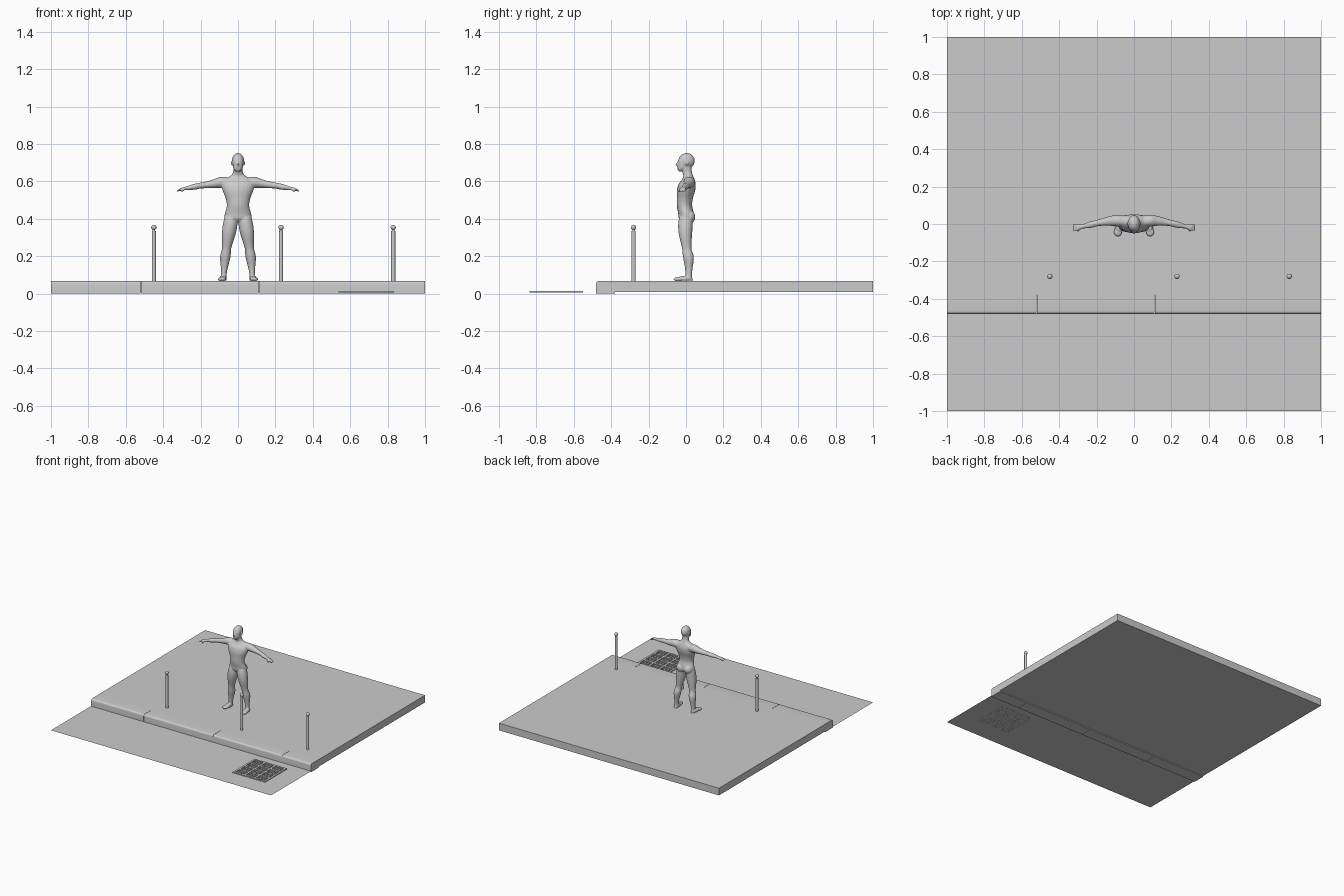
import bpy
import bmesh
from math import cos, sin, tau, radians
from mathutils import Vector, Matrix

cube = bpy.data.objects.get("Cube")
if cube:
    bpy.data.objects.remove(cube)

grey = bpy.data.materials.new("plain grey")
grey.use_nodes = True
colour = (0.6, 0.6, 0.6, 1)
grey.diffuse_color = colour
grey.node_tree.nodes["Principled BSDF"].inputs["Base Color"].default_value = colour


def finish(bm, name, smooth=None):
    bmesh.ops.recalc_face_normals(bm, faces=bm.faces)
    mesh = bpy.data.meshes.new(name)
    bm.to_mesh(mesh)
    bm.free()
    mesh.materials.append(grey)
    obj = bpy.data.objects.new(name, mesh)
    bpy.context.collection.objects.link(obj)
    if smooth:
        bpy.ops.object.select_all(action="DESELECT")
        obj.select_set(True)
        bpy.context.view_layer.objects.active = obj
        bpy.ops.object.shade_smooth_by_angle(angle=radians(smooth))
    return obj


def box(bm, low, high):
    low, high = Vector(low), Vector(high)
    place = Matrix.Translation((low + high) / 2) @ Matrix.Diagonal((*(high - low), 1))
    return bmesh.ops.create_cube(bm, size=1, matrix=place)["verts"]


def ball(bm, centre, radii):
    place = Matrix.Translation(centre) @ Matrix.Diagonal((*radii, 1))
    bmesh.ops.create_uvsphere(bm, u_segments=20, v_segments=14, radius=1, matrix=place)


def loft(bm, rings, along="z", side=1, sides=20, steps=4):
    """Smooth closed tube; each ring is x, y, z, half-width, half-depth in hundredths."""
    keys = [Vector(r) / 100 for r in rings]
    keys = [keys[0]] + keys + [keys[-1]]
    path = []
    for a, b, c, d in zip(keys, keys[1:], keys[2:], keys[3:]):
        for i in range(steps):
            t = i / steps
            path.append(b + (c - a) * (t / 2) + (a * 2 - b * 5 + c * 4 - d) * (t * t / 2)
                        + (b * 3 - a - c * 3 + d) * (t ** 3 / 2))
    path.append(keys[-1])
    loops = []
    for x, y, z, w, d in path:
        loop = []
        for k in range(sides):
            u, v = w * cos(tau * k / sides), d * sin(tau * k / sides)
            p = (x + u, y + v, z) if along == "z" else (x, y + u, z + v)
            loop.append(bm.verts.new((p[0] * side, p[1], p[2])))
        loops.append(loop)
    for lower, upper in zip(loops, loops[1:]):
        for k in range(sides):
            n = (k + 1) % sides
            bm.faces.new((lower[k], lower[n], upper[n], upper[k]))
    bm.faces.new(loops[0])
    bm.faces.new(loops[-1])


# Road surface
ROAD = 0.008
bm = bmesh.new()
bm.faces.new([bm.verts.new(p) for p in
              ((-1, -1, ROAD), (1, -1, ROAD), (1, -0.48, ROAD), (-1, -0.48, ROAD))])
finish(bm, "road")

# Pavement slab
TOP = 0.067
bm = bmesh.new()
box(bm, (-1, -0.38, ROAD), (1, 1, TOP))
finish(bm, "pavement")

# Kerb stones with a rounded front edge
joints = (-1, -0.52, 0.11, 0.735, 1)
for left, right in zip(joints, joints[1:]):
    bm = bmesh.new()
    box(bm, (left + 0.001, -0.48, 0), (right - 0.001 * (right < 1), -0.38, TOP))
    edge = [e for e in bm.edges
            if all(v.co.y < -0.45 and v.co.z > 0.05 for v in e.verts)]
    bmesh.ops.bevel(bm, geom=edge, offset=0.014, segments=5, profile=0.5, affect="EDGES")
    finish(bm, "kerb_stone", 30)

# Drain grate: outer frame, cross bars and thin slats
bm = bmesh.new()
x0, x1, y0, y1 = 0.545, 0.825, -0.83, -0.56
low, high = ROAD - 0.001, 0.015
columns, rows, slats = 3, 4, 4
cell_x, cell_y = (x1 - x0) / columns, (y1 - y0) / rows
for i in range(columns + 1):
    x = x0 + i * cell_x
    box(bm, (x - 0.008, y0 - 0.008, low), (x + 0.008, y1 + 0.008, high))
for j in range(rows + 1):
    y = y0 + j * cell_y
    box(bm, (x0, y - 0.007, low), (x1, y + 0.007, high))
for i in range(columns):
    for k in range(1, slats):
        x = x0 + (i + k / slats) * cell_x
        box(bm, (x - 0.004, y0, low), (x + 0.004, y1, high - 0.001))
finish(bm, "drain_grate")

# Bollards: post, collar and ball top
for x in (-0.45, 0.23, 0.83):
    bm = bmesh.new()
    for radius, bottom, top in ((0.011, 0.06, 0.335), (0.007, 0.33, 0.345)):
        place = Matrix.Translation((x, -0.28, (bottom + top) / 2))
        bmesh.ops.create_cone(bm, cap_ends=True, segments=20, radius1=radius,
                              radius2=radius, depth=top - bottom, matrix=place)
    ball(bm, (x, -0.28, 0.354), (0.014,) * 3)
    finish(bm, "bollard", 40)

# Standing figure: torso, neck and head
bm = bmesh.new()
loft(bm, [(0, 0, 38, 3, 2), (0, 0.2, 40, 7, 4), (0, 0, 43, 7, 4.2), (0, -0.8, 47, 6, 4.1),
          (0, -0.6, 51, 6.6, 4.3), (0, 0, 55, 8.2, 4.9), (0, 0.6, 58.5, 9, 4.6),
          (0, 1.2, 61, 8, 3.4), (0, 1.2, 63, 4, 2.6), (0, 0.6, 65, 2.6, 2.6),
          (0, 0.2, 68, 2.5, 2.7)])
ball(bm, (0, 0.003, 0.71), (0.033, 0.044, 0.042))
loft(bm, [(0, -2.8, 65.4, 1.2, 1.2), (0, -2.1, 66.8, 2.4, 2.5), (0, -1.8, 69, 2.8, 2.9),
          (0, -1.4, 71.5, 2.9, 2.9)])
ball(bm, (0, -0.049, 0.69), (0.005, 0.006, 0.009))

for side in (-1, 1):
    ball(bm, (side * 0.033, 0.004, 0.697), (0.005, 0.008, 0.012))
    ball(bm, (side * 0.033, 0.02, 0.41), (0.034, 0.03, 0.035))
    # Leg and foot
    loft(bm, [(3.8, 0, 41, 3.4, 3.6), (4.2, -0.3, 37, 3.9, 3.9), (4.9, -0.3, 32, 3.7, 3.6),
              (5.8, 0.2, 26, 2.7, 2.7), (6.2, 0.5, 23.5, 2.5, 2.5), (6.8, 1.3, 19.5, 2.8, 2.9),
              (7.3, 1.5, 14, 1.9, 2.1), (7.6, 1.4, 10, 1.5, 1.8), (7.7, 1.5, 7, 1.7, 2.2)],
         side=side)
    loft(bm, [(7.6, 2.6, 7, 1.4, 1.3), (7.9, -1, 7, 1.9, 3), (8.3, -1.2, 8, 2, 4.3),
              (8, -0.4, 9.4, 1.4, 2.4)], side=side)
    ball(bm, (side * 0.086, -0.042, 0.077), (0.022, 0.025, 0.011))
    # Arm and palm
    loft(bm, [(4, 1.4, 59, 3, 3), (9, 1.8, 59.5, 3.1, 3), (12, 1.7, 59, 2.7, 2.5),
              (16, 1.2, 58.3, 2.1, 1.9), (20, 0.4, 57.8, 1.7, 1.6), (23, -0.3, 57.2, 1.8, 1.6),
              (27, -1.2, 56.5, 1.2, 1.1), (28.5, -1.5, 56.2, 1.4, 0.9),
              (30.5, -1.9, 55.8, 1.8, 0.8), (31, -1.9, 55.6, 1.4, 0.7)], along="x", side=side)
    # Fingers and thumb
    for y in (-3.2, -2.3, -1.4, -0.6):
        loft(bm, [(30, y, 55.9, 0.5, 0.6), (31.5, y, 55.4, 0.5, 0.5),
                  (32.8, y, 54.6, 0.4, 0.4)], along="x", side=side)
    loft(bm, [(28.4, -2.2, 56, 0.6, 0.6), (29.5, -3.4, 55, 0.5, 0.6),
              (30.3, -3.9, 54.2, 0.4, 0.4)], along="x", side=side)

# Fuse the body into one soft skin
figure = finish(bm, "standing_figure", 180)
remesh = figure.modifiers.new("fuse", "REMESH")
remesh.mode = "VOXEL"
remesh.voxel_size = 0.0035
remesh.use_smooth_shade = True
soften = figure.modifiers.new("soften", "SMOOTH")
soften.factor = 0.5
soften.iterations = 5
